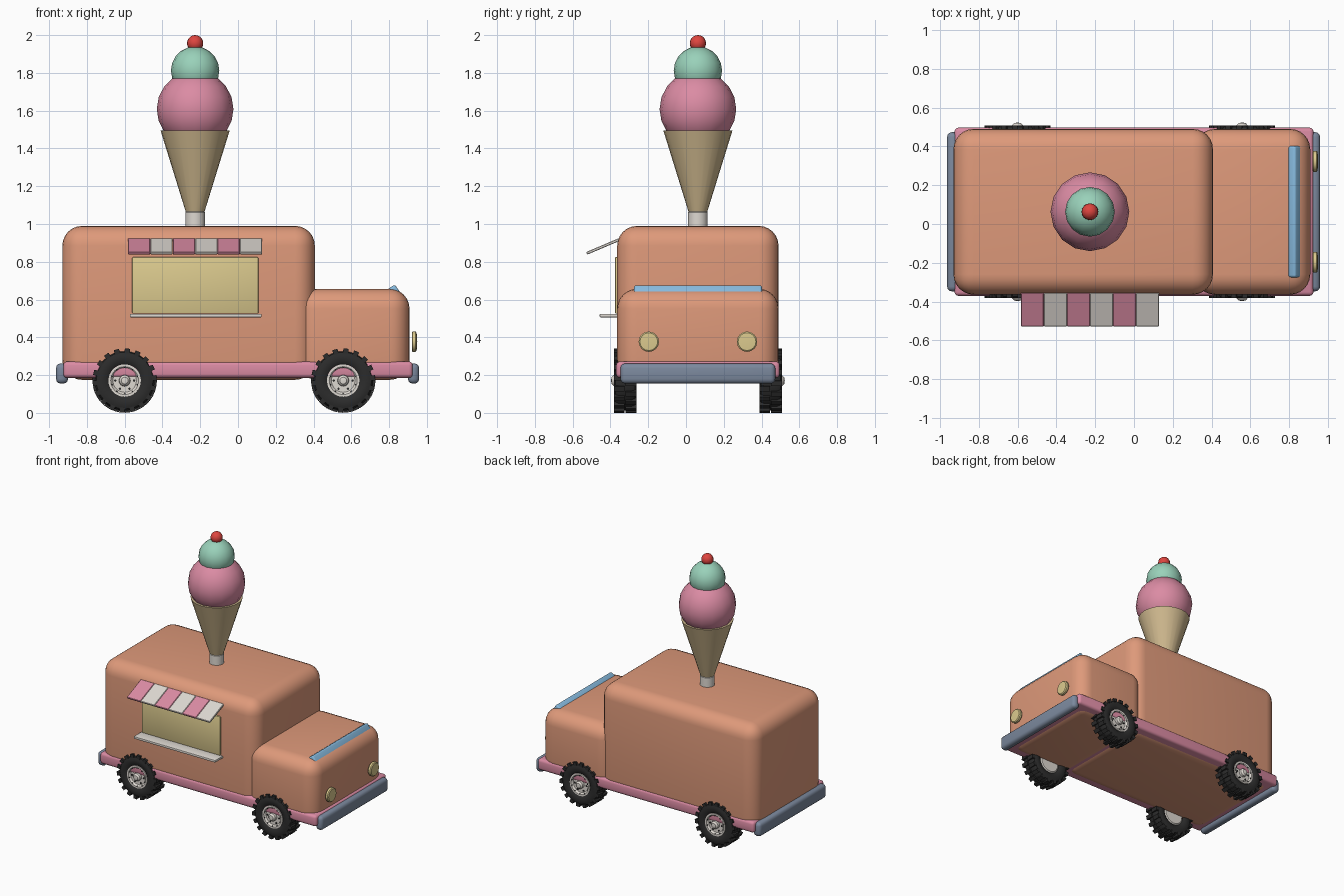
import bpy, bmesh, math
from mathutils import Matrix, Vector

if "Cube" in bpy.data.objects:
    bpy.data.objects.remove(bpy.data.objects["Cube"])

def mat(name, r, g, b):
    m = bpy.data.materials.new(name)
    m.diffuse_color = (r, g, b, 1)
    m.use_nodes = True
    m.node_tree.nodes["Principled BSDF"].inputs["Base Color"].default_value = m.diffuse_color
    return m

ORANGE = mat("peach_paint", 0.73, 0.32, 0.195)
PINK = mat("pink", 0.71, 0.26, 0.37)
MINT = mat("mint", 0.32, 0.64, 0.49)
RED = mat("cherry_red", 0.73, 0.06, 0.05)
TAN = mat("wafer_tan", 0.62, 0.48, 0.27)
YELLOW = mat("pale_yellow", 0.71, 0.59, 0.27)
WHITE = mat("off_white", 0.73, 0.69, 0.64)
BLUE = mat("glass_blue", 0.24, 0.49, 0.73)
STEEL = mat("steel", 0.20, 0.25, 0.34)
BLACK = mat("rubber_black", 0.025, 0.025, 0.025)

CY = 0.063  # centre line of the truck

def finish(bm, name, material, matrix=None, angle=35):
    bmesh.ops.recalc_face_normals(bm, faces=bm.faces)
    for f in bm.faces:
        f.smooth = True
    for e in bm.edges:
        e.smooth = e.calc_face_angle(0) < math.radians(angle)
    me = bpy.data.meshes.new(name)
    bm.to_mesh(me)
    bm.free()
    me.materials.append(material)
    ob = bpy.data.objects.new(name, me)
    if matrix:
        ob.matrix_world = matrix
    bpy.context.collection.objects.link(ob)
    return ob

def box(name, lo, hi, material, radius=0.0, segments=4, rot=None):
    lo, hi = Vector(lo), Vector(hi)
    bm = bmesh.new()
    bmesh.ops.create_cube(bm, size=1, matrix=Matrix.Diagonal((hi - lo).to_4d()))
    if radius:
        bmesh.ops.bevel(bm, geom=bm.edges[:], offset=radius, segments=segments,
                        profile=0.5, affect='EDGES')
    m = Matrix.Translation((lo + hi) / 2)
    return finish(bm, name, material, m @ rot if rot else m)

def lathe(name, profile, material, matrix, sides=32):
    bm = bmesh.new()
    rings = []
    for r, z in profile:
        if r == 0:
            rings.append([bm.verts.new((0, 0, z))] * sides)
        else:
            rings.append([bm.verts.new((r * math.cos(2 * math.pi * i / sides),
                                        r * math.sin(2 * math.pi * i / sides), z))
                          for i in range(sides)])
    for a, b in zip(rings, rings[1:]):
        for i in range(sides):
            j = (i + 1) % sides
            bm.faces.new(list(dict.fromkeys((a[i], a[j], b[j], b[i]))))
    return finish(bm, name, material, matrix)

def sphere(name, x, y, z, r, material, u=16, v=10):
    bm = bmesh.new()
    bmesh.ops.create_uvsphere(bm, u_segments=u, v_segments=v, radius=r)
    return finish(bm, name, material, Matrix.Translation((x, y, z)), 60)

# Body, cab, chassis skirt and bumpers
box("body", (-0.93, CY - 0.427, 0.175), (0.407, CY + 0.427, 0.99), ORANGE, 0.105, 6)
box("cab", (0.313, CY - 0.427, 0.175), (0.908, CY + 0.427, 0.657), ORANGE, 0.105, 6)
box("chassis", (-0.925, CY - 0.433, 0.186), (0.925, CY + 0.433, 0.272), PINK, 0.02, 3)
box("rear_bumper", (-0.963, CY - 0.41, 0.155), (-0.90, CY + 0.41, 0.262), STEEL, 0.025, 3)
box("front_bumper", (0.90, CY - 0.41, 0.155), (0.959, CY + 0.41, 0.262), STEEL, 0.025, 3)

# Windshield, tilted back over the cab's front edge
box("windshield", (0.798, -0.275, 0.59), (0.858, 0.402, 0.67), BLUE, 0.012, 3,
    Matrix.Rotation(math.radians(-35), 4, 'Y'))

# Headlights
for side in (-1, 1):
    lathe("headlight", [(0, -0.014), (0.05, -0.014), (0.054, -0.009), (0.054, 0.006),
                        (0.047, 0.012), (0, 0.015)], YELLOW,
          Matrix.Translation((0.934, CY + side * 0.26, 0.377)) @ Matrix.Rotation(math.pi / 2, 4, 'Y'), 16)

# Serving window, counter and striped awning
box("serving_window", (-0.56, -0.376, 0.525), (0.108, -0.355, 0.825), YELLOW, 0.006, 2)
box("counter", (-0.573, -0.457, 0.506), (0.125, -0.35, 0.524), WHITE, 0.004, 2)
tilt = Matrix.Rotation(math.radians(23), 4, 'X')
for i in range(6):
    x = -0.582 + i * 0.1185
    box("awning_stripe", (x, -0.533, 0.874), (x + 0.1175, -0.345, 0.889),
        WHITE if i % 2 else PINK, 0.003, 1, tilt)

# Wheels: tire with staggered lugs, rim, hub cap and bolts
TIRE = [(0.083, 0.045), (0.098, 0.057), (0.13, 0.06), (0.15, 0.052), (0.159, 0.035),
        (0.159, -0.035), (0.15, -0.052), (0.13, -0.06), (0.098, -0.057), (0.083, -0.045)]
RIM = [(0, 0.042), (0.062, 0.042), (0.074, 0.054), (0.086, 0.054), (0.086, -0.04),
       (0.074, -0.05), (0, -0.05)]
CAP = [(0.031, 0.035), (0.029, 0.06), (0.018, 0.072), (0, 0.075)]

def lug_ring(name, matrix):
    bm = bmesh.new()
    n = 18
    for row in (-1, 1):
        for i in range(n):
            a = 2 * math.pi * (i + row * 0.25) / n
            m = (Matrix.Rotation(a, 4, 'Z') @ Matrix.Translation((0.157, 0, row * 0.031))
                 @ Matrix.Diagonal((0.026, 0.028, 0.056, 1)))
            bmesh.ops.create_cube(bm, size=1, matrix=m)
    finish(bm, name, BLACK, matrix)

def bolts(name, matrix):
    bm = bmesh.new()
    for n, r, size, z, off in ((6, 0.05, 0.0065, 0.043, 0), (10, 0.071, 0.004, 0.053, 0.5)):
        for i in range(n):
            a = 2 * math.pi * (i + off) / n
            bmesh.ops.create_cone(bm, cap_ends=True, segments=8, radius1=size, radius2=size,
                                  depth=0.008, matrix=Matrix.Translation(
                                      (r * math.cos(a), r * math.sin(a), z)))
    finish(bm, name, BLACK, matrix)

for x, end in ((-0.6, "rear"), (0.557, "front")):
    for side in (-1, 1):
        m = (Matrix.Translation((x, CY + side * 0.385, 0.171))
             @ Matrix.Rotation(-side * math.pi / 2, 4, 'X'))
        lathe(end + "_tire", TIRE, BLACK, m)
        lug_ring(end + "_tread", m)
        lathe(end + "_rim", RIM, WHITE, m)
        lathe(end + "_hub_cap", CAP, WHITE, m, 16)
        bolts(end + "_wheel_bolts", m)

# Roof sign: post, cone, two scoops and a cherry
SX, SY = -0.227, 0.063
at = Matrix.Translation((SX, SY, 0))
lathe("sign_post", [(0, 0.97), (0.052, 0.97), (0.052, 1.062), (0.046, 1.07), (0, 1.07)], WHITE, at, 16)
lathe("cone", [(0, 1.066), (0.05, 1.066), (0.183, 1.495), (0, 1.495)], TAN, at, 24)
sphere("lower_scoop", SX, SY, 1.608, 0.203, PINK)
sphere("upper_scoop", SX, SY, 1.812, 0.128, MINT)
sphere("cherry", SX, SY, 1.957, 0.043, RED)
